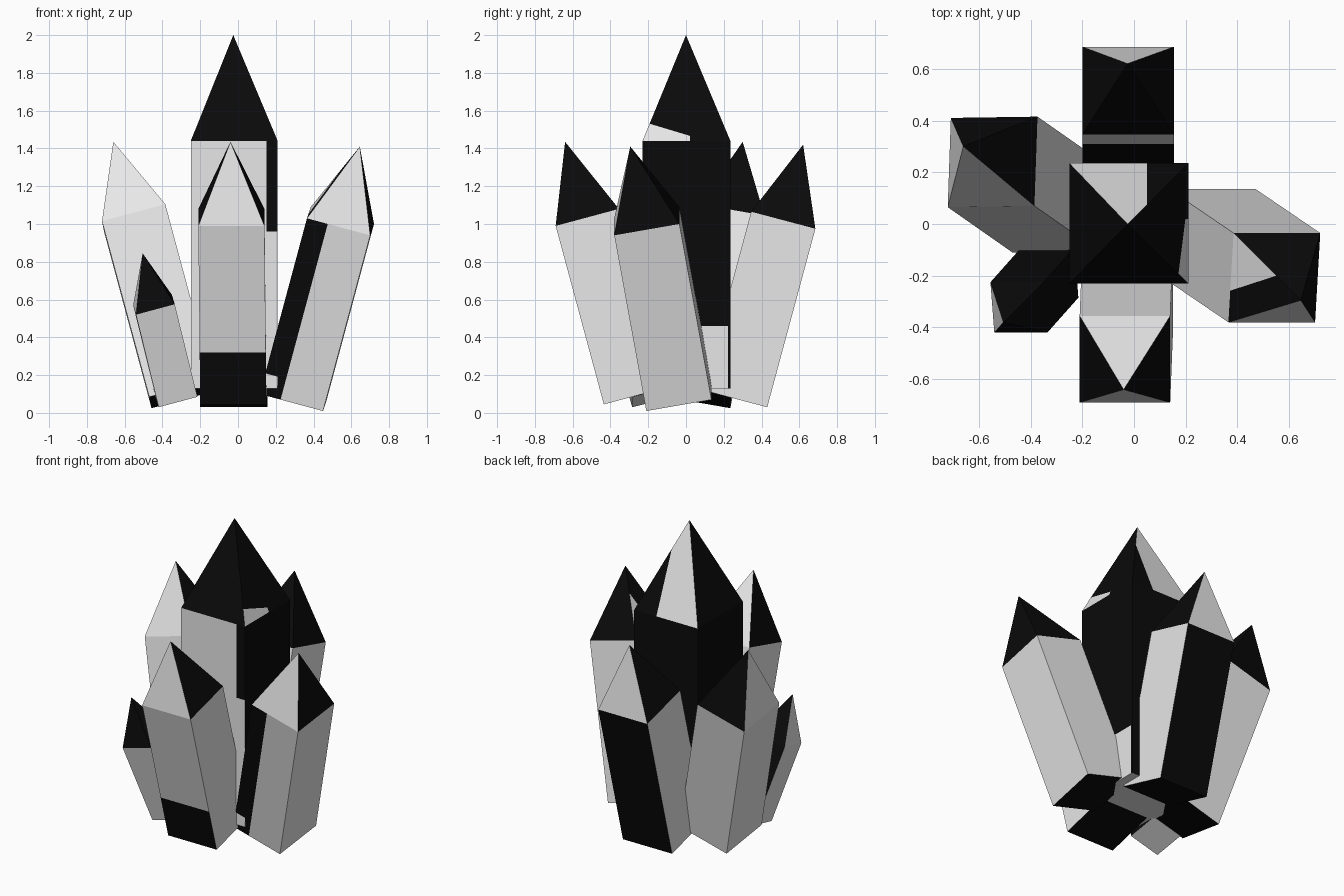
import bpy, bmesh
from mathutils import Vector as V

if "Cube" in bpy.data.objects:
    bpy.data.objects.remove(bpy.data.objects["Cube"])


def material(name, value):
    m = bpy.data.materials.new(name)
    m.diffuse_color = (value, value, value, 1)
    m.use_nodes = True
    m.node_tree.nodes["Principled BSDF"].inputs["Base Color"].default_value = m.diffuse_color
    return m


BLACK, WHITE = 0, 1
MATS = [material("crystal black", 0.003), material("crystal white", 0.8)]


def crystal(name, corner, u, v, down, apex, white, patches=()):
    """Four-sided prism with a pointed tip.
    corner = front-left shoulder, u / v = shoulder edges to the right / back,
    down = shoulder to base. Face keys: body_ / tip_ + f, r, b, l, and base.
    patches = (face key, colour, [(point, normal), ...]) on the positive side of all planes."""
    corner, u, v, down = V(corner), V(u), V(v), V(down)
    bm = bmesh.new()
    ring = [corner, corner + u, corner + u + v, corner + v]
    top = [bm.verts.new(p) for p in ring]
    low = [bm.verts.new(p + down) for p in ring]
    tip = bm.verts.new(apex)
    faces = {}
    for i, side in enumerate("frbl"):
        j = (i + 1) % 4
        faces["body_" + side] = bm.faces.new((low[i], low[j], top[j], top[i]))
        faces["tip_" + side] = bm.faces.new((top[i], top[j], tip))
    faces["base"] = bm.faces.new(low[::-1])
    for key, f in faces.items():
        f.material_index = WHITE if key in white.split() else BLACK
    # cut colour patches into single faces
    for key, colour, planes in patches:
        parts = [faces[key]]
        for point, normal in planes:
            geom = set(parts)
            for f in parts:
                geom.update(f.edges, f.verts)
            res = bmesh.ops.bisect_plane(bm, geom=list(geom), plane_co=V(point),
                                         plane_no=V(normal), dist=1e-5)
            parts = [f for f in res["geom"] if isinstance(f, bmesh.types.BMFace)
                     and (f.calc_center_median() - V(point)).dot(V(normal)) > 0]
        for f in parts:
            f.material_index = colour
    mesh = bpy.data.meshes.new(name)
    bm.to_mesh(mesh)
    bm.free()
    for m in MATS:
        mesh.materials.append(m)
    bpy.context.collection.objects.link(bpy.data.objects.new(name, mesh))


ALL_BODY = "body_f body_r body_b body_l "

# tall upright crystal
crystal("center_crystal", (-.25, -.23, 1.44), (.46, 0, 0), (0, .465, 0), (0, 0, -1.31),
        (-.025, 0, 2), "body_f tip_b base",
        [("body_f", BLACK, [((.15, 0, 0), (1, 0, 0)), ((0, 0, .96), (0, 0, 1))]),
         ("body_r", WHITE, [((0, 0, .46), (0, 0, -1)), ((0, .222, 0), (0, -1, 0))]),
         ("tip_r", WHITE, [((0, -.19, 1.53), (0, -.3, -1)), ((0, .02, 0), (0, -1, 0))]),
         ("tip_b", BLACK, [((.05, 0, 0), (1, 0, 0)), ((0, .075, 0), (0, 1, 0))])])

# front crystal, leaning forward
crystal("front_crystal", (-.21, -.69, .99), (.35, 0, 0), (0, .335, .09), (.01, .255, -.945),
        (-.04, -.64, 1.435), ALL_BODY + "tip_f tip_b",
        [("body_f", BLACK, [((0, 0, .32), (0, 0, -1))])])

# back crystal, leaning backward
crystal("back_crystal", (-.2, .345, 1.065), (.355, 0, 0), (0, .34, -.09), (0, -.255, -.945),
        (-.025, .62, 1.42), "body_l body_r tip_b",
        [("body_f", WHITE, [((0, .31, 0), (0, 1, 0))])])

# right crystal
crystal("right_crystal", (.365, -.38, 1.03), (.335, 0, -.09), (.02, .345, .06),
        (-.25, .17, -.93), (.645, -.295, 1.41), ALL_BODY + "tip_f",
        [("body_f", BLACK, [((.475, -.38, 1.0), (-.335, 0, .09))]),
         ("tip_l", WHITE, [((.365, -.26, 1.05), (-.06, .185, 0))])])

# left crystal, leaning left and back
crystal("left_crystal", (-.72, .065, 1.015), (.335, .005, .09), (.012, .345, -.06),
        (.25, -.175, -.93), (-.66, .3, 1.435), ALL_BODY + "tip_f tip_l")

# small crystal at the front left
crystal("small_crystal", (-.54, -.42, .52), (.205, 0, .055), (-.015, .195, .05),
        (.12, .135, -.49), (-.505, -.38, .845), "body_f body_l tip_l base")
